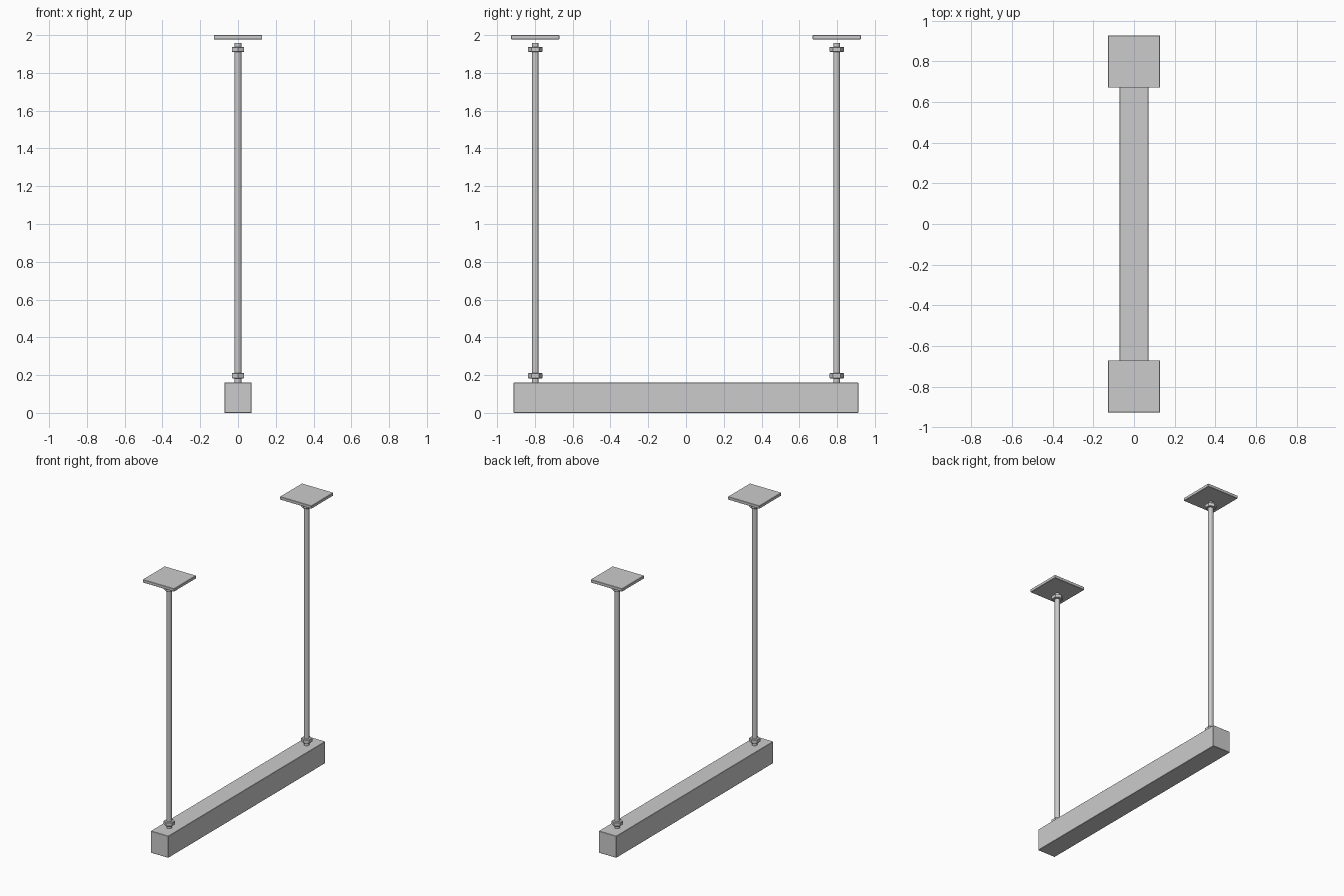
import bpy, bmesh, math
from mathutils import Matrix

if "Cube" in bpy.data.objects:
    bpy.data.objects.remove(bpy.data.objects["Cube"])


def finish(name, bm):
    mesh = bpy.data.meshes.new(name)
    bm.to_mesh(mesh)
    bm.free()
    obj = bpy.data.objects.new(name, mesh)
    bpy.context.collection.objects.link(obj)
    return obj


def box(name, size, center, bevel=0.002):
    bm = bmesh.new()
    bmesh.ops.create_cube(bm, size=1, matrix=Matrix.Translation(center) @ Matrix.Diagonal((*size, 1)))
    bmesh.ops.bevel(bm, geom=bm.edges[:], offset=bevel, segments=1, affect='EDGES')
    return finish(name, bm)


def prism(name, sides, radius, y, z0, z1, turn=0.0, bevel=0.0):
    bm = bmesh.new()
    m = Matrix.Translation((0, y, (z0 + z1) / 2)) @ Matrix.Rotation(turn, 4, 'Z')
    bmesh.ops.create_cone(bm, cap_ends=True, segments=sides, radius1=radius,
                          radius2=radius, depth=z1 - z0, matrix=m)
    if bevel:
        rims = [e for e in bm.edges if abs(e.verts[0].co.z - e.verts[1].co.z) < 1e-5]
        bmesh.ops.bevel(bm, geom=rims, offset=bevel, segments=1, affect='EDGES')
    return finish(name, bm)


# Hanging beam
box("beam", (0.144, 1.825, 0.16), (0, 0, 0.08))

# Two suspension rods with nuts and ceiling plates
for side, y in (("front", -0.798), ("back", 0.798)):
    box(side + "_ceiling_plate", (0.256, 0.256, 0.022), (0, y, 1.989))
    prism(side + "_rod", 12, 0.018, y, 0.15, 1.957)
    for level, z in (("lower", 0.197), ("upper", 1.924)):
        prism(f"{side}_{level}_nut", 6, 0.038, y, z - 0.014, z + 0.014, 0.0, 0.003)
